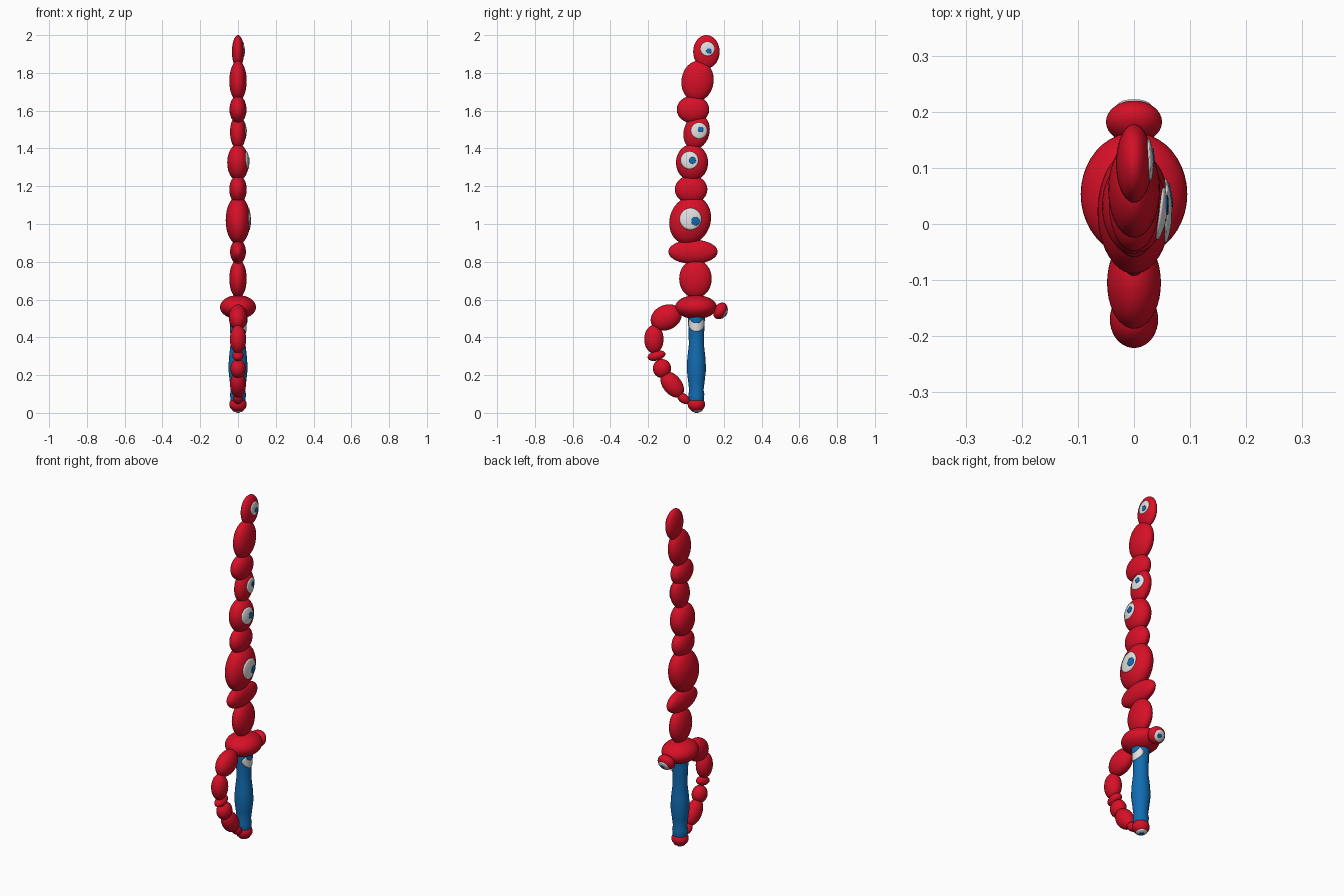
import bpy, bmesh, math
from mathutils import Matrix, Vector
from mathutils.bvhtree import BVHTree

if "Cube" in bpy.data.objects:
    bpy.data.objects.remove(bpy.data.objects["Cube"])


def material(name, rgb):
    m = bpy.data.materials.new(name)
    m.use_nodes = True
    m.diffuse_color = (*rgb, 1)
    m.node_tree.nodes["Principled BSDF"].inputs["Base Color"].default_value = (*rgb, 1)
    return m


RED = material("red", (0.68, 0.005, 0.02))
BLUE = material("blue", (0.006, 0.15, 0.45))
WHITE = material("white", (0.75, 0.75, 0.75))
surfaces = {}


def finish(name, bm, mat):
    """Turn a bmesh into a smooth object and keep its surface for the eyes."""
    bmesh.ops.recalc_face_normals(bm, faces=bm.faces)
    for f in bm.faces:
        f.smooth = True
    surfaces[name] = BVHTree.FromBMesh(bm)
    mesh = bpy.data.meshes.new(name)
    bm.to_mesh(mesh)
    bm.free()
    mesh.materials.append(mat)
    obj = bpy.data.objects.new(name, mesh)
    bpy.context.collection.objects.link(obj)


def bead(name, y, z, rx, ry, rz, tilt=0):
    bm = bmesh.new()
    m = (Matrix.Translation((0, y, z)) @ Matrix.Rotation(math.radians(tilt), 4, 'X')
         @ Matrix.Diagonal((rx, ry, rz, 1)))
    bmesh.ops.create_uvsphere(bm, u_segments=40, v_segments=24, radius=1, matrix=m)
    finish(name, bm, RED)


def disc(name, target, centre, out, radius, lift, mat):
    """Thin round plate draped over a part, seen along the direction out."""
    out = Vector(out).normalized()
    side = out.orthogonal().normalized()
    up = out.cross(side)
    bm = bmesh.new()

    def drape(r, a, h):
        p = Vector(centre) + (side * math.cos(a) + up * math.sin(a)) * r
        hit, normal, _, _ = surfaces[target].ray_cast(p + out, -out)
        return bm.verts.new(hit + normal * h if hit else p)

    n, rings = 32, 6
    middle = drape(0, 0, lift)
    prev = None
    for k in range(1, rings + 2):
        # the last ring turns down into the part to close the rim
        r, h = radius * min(k, rings) / rings, lift if k <= rings else -0.002
        ring = [drape(r, 2 * math.pi * i / n, h) for i in range(n)]
        for i in range(n):
            j = (i + 1) % n
            if prev:
                bm.faces.new((prev[i], ring[i], ring[j], prev[j]))
            else:
                bm.faces.new((middle, ring[i], ring[j]))
        prev = ring
    finish(name, bm, mat)


def eye(target, centre, out, radius, pupil, pupil_radius):
    disc(target + "_eye_white", target, centre, out, radius, 0.003, WHITE)
    disc(target + "_eye_pupil", target, pupil, out, pupil_radius, 0.005, BLUE)


# Blade beads, from the guard to the tip
bead("blade_bead_1", 0.05, 0.71, 0.046, 0.086, 0.102)
bead("blade_bead_2", 0.037, 0.853, 0.042, 0.13, 0.064)
bead("blade_bead_3", 0.022, 1.02, 0.065, 0.108, 0.13, -20)
bead("blade_bead_4", 0.027, 1.183, 0.046, 0.086, 0.075)
bead("blade_bead_5", 0.032, 1.325, 0.057, 0.085, 0.097)
bead("blade_bead_6", 0.056, 1.487, 0.042, 0.068, 0.092, -15)
bead("blade_bead_7", 0.037, 1.606, 0.045, 0.086, 0.073)
bead("blade_bead_8", 0.061, 1.757, 0.046, 0.085, 0.108, -8)
bead("blade_tip", 0.108, 1.912, 0.032, 0.07, 0.088)

# Cross guard with its rear knob
bead("guard", 0.053, 0.56, 0.095, 0.11, 0.063)
bead("guard_knob", 0.182, 0.54, 0.05, 0.034, 0.047, -30)

# Hand guard beads, from the cross guard to the pommel
bead("hand_guard_1", -0.105, 0.505, 0.048, 0.085, 0.066, 25)
bead("hand_guard_2", -0.17, 0.39, 0.043, 0.051, 0.075)
bead("hand_guard_3", -0.156, 0.303, 0.03, 0.048, 0.026, 15)
bead("hand_guard_4", -0.127, 0.235, 0.04, 0.048, 0.05)
bead("hand_guard_5", -0.073, 0.15, 0.042, 0.05, 0.078, 38)
bead("hand_guard_6", -0.012, 0.076, 0.026, 0.037, 0.025, -35)
bead("pommel", 0.055, 0.045, 0.046, 0.046, 0.04)

# Turned handle
profile = [(0.03, 0.03), (0.07, 0.04), (0.1, 0.042), (0.12, 0.038), (0.17, 0.044), (0.23, 0.051),
           (0.29, 0.048), (0.36, 0.04), (0.42, 0.041), (0.5, 0.045), (0.55, 0.045)]
bm = bmesh.new()
prev = None
for z, r in profile:
    ring = bmesh.ops.create_circle(bm, segments=32, radius=r,
                                   matrix=Matrix.Translation((0, 0.055, z)))["verts"]
    if prev:
        for i in range(32):
            j = (i + 1) % 32
            bm.faces.new((prev[i], prev[j], ring[j], ring[i]))
    prev = ring
finish("handle", bm, BLUE)

# Eyes on the left side of the blade and handle
LEFT = (1, 0, 0)
for part, y, z, r, py, pz, pr in [
        ("blade_bead_3", 0.024, 1.026, 0.057, 0.05, 1.015, 0.022),
        ("blade_bead_5", 0.019, 1.337, 0.046, 0.034, 1.336, 0.017),
        ("blade_bead_6", 0.069, 1.494, 0.042, 0.077, 1.5, 0.014),
        ("blade_tip", 0.114, 1.927, 0.037, 0.121, 1.916, 0.014),
        ("handle", 0.055, 0.472, 0.041, 0.055, 0.505, 0.03)]:
    eye(part, (0, y, z), LEFT, r, (0, py, pz), pr)

# Eyes on the back of the knob and the underside of the pommel
eye("guard_knob", (0, 0.185, 0.538), (0, 0.87, -0.5), 0.031, (0.004, 0.185, 0.538), 0.012)
eye("pommel", (0, 0.06, 0.04), (0, 0, -1), 0.028, (0, 0.06, 0.04), 0.011)
